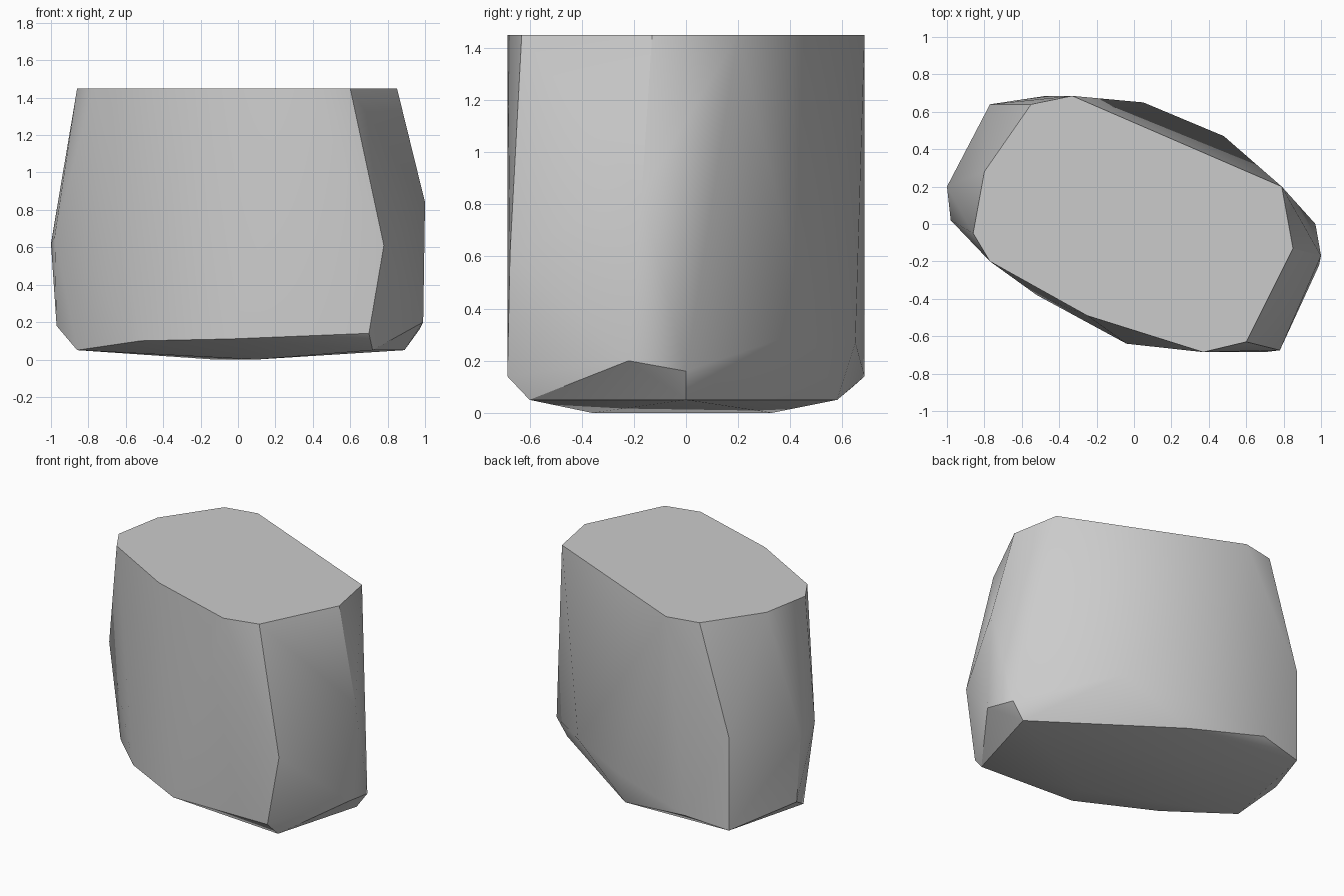
import bpy
import bmesh
import math

# Remove the default object
default_cube = bpy.data.objects.get("Cube")
if default_cube is not None:
    bpy.data.objects.remove(default_cube, do_unlink=True)


def make_material(name, colour):
    material = bpy.data.materials.new(name)
    material.use_nodes = True
    material.diffuse_color = colour
    shader = material.node_tree.nodes.get("Principled BSDF")
    shader.inputs["Base Color"].default_value = colour
    return material


def make_hull(name, corners, material, sharp_angle):
    """Wrap a tight convex skin around the corner points."""
    bm = bmesh.new()
    for corner in corners:
        bm.verts.new(corner)
    result = bmesh.ops.convex_hull(bm, input=bm.verts[:])
    loose = [v for v in bm.verts if not v.link_faces]
    bmesh.ops.delete(bm, geom=loose, context="VERTS")
    # Merge the triangles of the flat cut into one face
    bmesh.ops.dissolve_limit(bm, angle_limit=math.radians(0.5),
                             verts=bm.verts[:], edges=bm.edges[:])
    bmesh.ops.recalc_face_normals(bm, faces=bm.faces[:])
    mesh = bpy.data.meshes.new(name)
    bm.to_mesh(mesh)
    bm.free()
    mesh.materials.append(material)
    obj = bpy.data.objects.new(name, mesh)
    bpy.context.collection.objects.link(obj)
    bpy.ops.object.select_all(action="DESELECT")
    obj.select_set(True)
    bpy.context.view_layer.objects.active = obj
    bpy.ops.object.shade_smooth_by_angle(angle=math.radians(sharp_angle))
    return obj


# Flat cut outline on top of the rock
top_height = 1.45
top_outline = [(.79, .2), (.85, -.13), (.6, -.63), (.37, -.685), (-.25, -.49),
               (-.77, -.2), (-.86, -.05), (-.8, .28), (-.55, .64), (-.33, .685)]

# Bulging corners around the middle
bulge = [(1, -.17, .84), (.78, -.675, .61), (-1, .2, .62),
         (-.98, .02, .66), (-.77, .64, .73)]

# Corners above the chipped lower rim
lower_rim = [(.97, 0, .16), (.99, -.22, .2), (.7, -.685, .14), (-.04, -.64, .11),
             (-.52, -.38, .1), (-.97, .2, .18), (-.77, .64, .1),
             (-.47, .685, .14), (.05, .65, .27), (.48, .47, .32)]

# Underside corners, nearly flat
underside = [(.89, 0, .05), (.72, -.6, .05), (.05, .58, .05),
             (-.86, -.03, .05), (.1, -.36, 0), (-.13, .33, 0)]

stone_grey = make_material("stone grey", (.6, .6, .6, 1))
top_corners = [(x, y, top_height) for x, y in top_outline]
make_hull("rock", top_corners + bulge + lower_rim + underside, stone_grey, 30)
